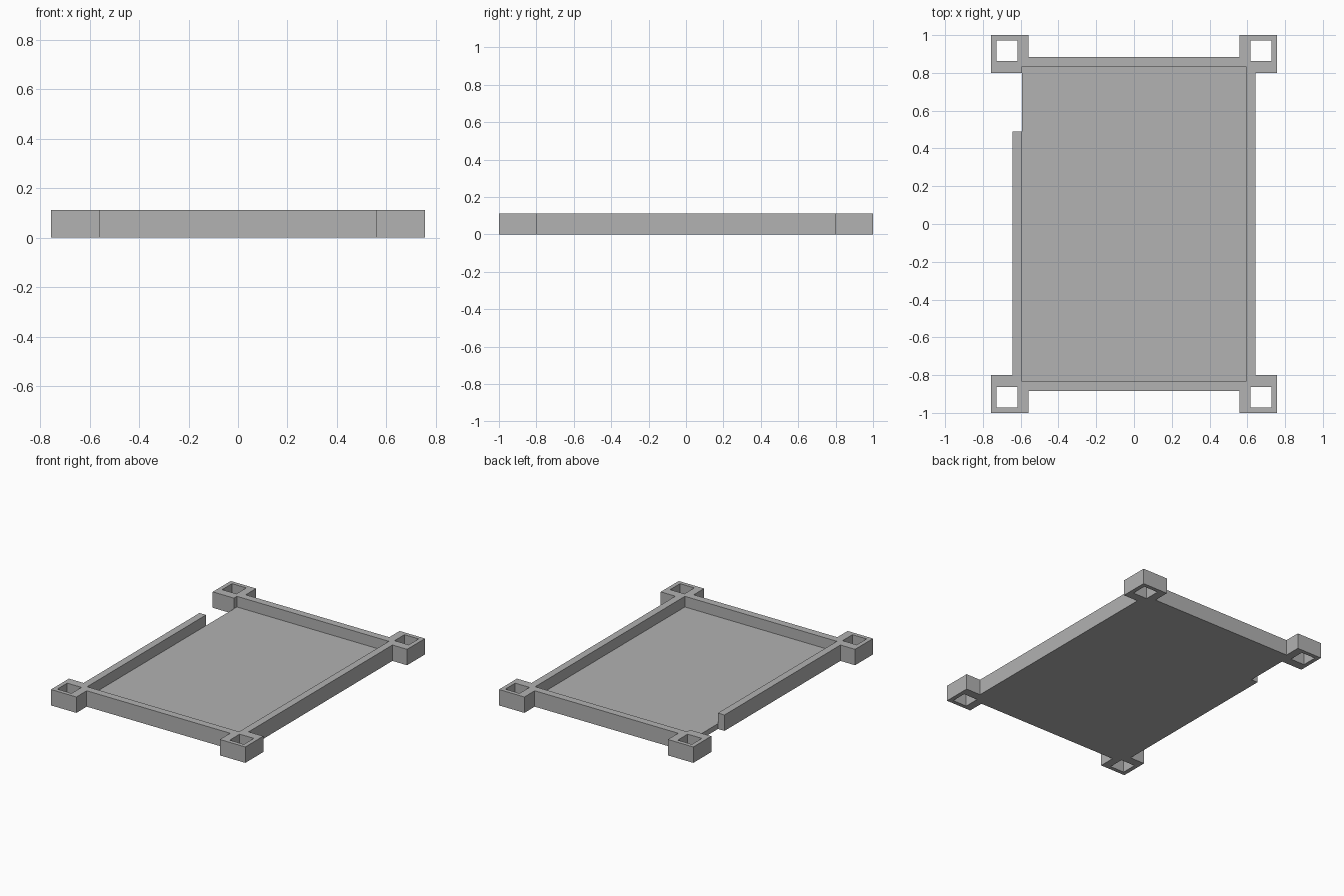
import bpy
import bmesh
from mathutils import Matrix, Vector

cube = bpy.data.objects.get("Cube")
if cube:
    bpy.data.objects.remove(cube, do_unlink=True)

HEIGHT, FLOOR = 0.112, 0.037
OUT_X, OUT_Y = 0.643, 0.885      # outer face of the walls
IN_X, IN_Y = 0.592, 0.833        # inner face of the walls
POST_X, POST_Y = (0.559, 0.757), (0.80, 1.0)
HOLE_X, HOLE_Y = (0.616, 0.727), (0.862, 0.972)

grey = bpy.data.materials.new("plain_grey")
grey.use_nodes = True
colour = (0.445, 0.445, 0.445, 1)
grey.diffuse_color = colour
grey.node_tree.nodes["Principled BSDF"].inputs["Base Color"].default_value = colour


def add_box(bm, x, y, z):
    """Add a box spanning the given ranges."""
    lo, hi = (Vector(c) for c in zip(sorted(x), sorted(y), sorted(z)))
    place = Matrix.Translation((lo + hi) / 2) @ Matrix.Diagonal((hi - lo).to_4d())
    place[3][3] = 1
    bmesh.ops.create_cube(bm, size=1, matrix=place)


def make_object(name, boxes):
    bm = bmesh.new()
    for box in boxes:
        add_box(bm, *box)
    mesh = bpy.data.meshes.new(name)
    bm.to_mesh(mesh)
    bm.free()
    mesh.materials.append(grey)
    obj = bpy.data.objects.new(name, mesh)
    bpy.context.collection.objects.link(obj)
    return obj


def at_corners(x, y, z):
    """The same box repeated at all four corners."""
    return [([sx * v for v in x], [sy * v for v in y], z)
            for sx in (-1, 1) for sy in (-1, 1)]


# Tray block, joined with corner posts, then hollowed out
tray = make_object("tray_with_corner_sockets",
                   [((-OUT_X, OUT_X), (-OUT_Y, OUT_Y), (0, HEIGHT))])
through = (-0.1, HEIGHT + 0.1)
steps = [
    ("UNION", make_object("corner_posts", at_corners(POST_X, POST_Y, (0, HEIGHT)))),
    ("DIFFERENCE", make_object("cavity_cutter",
                               [((-IN_X, IN_X), (-IN_Y, IN_Y), (FLOOR, 0.3))])),
    ("DIFFERENCE", make_object("side_gap_cutter",
                               [((-0.9, -IN_X), (0.49, POST_Y[0]), through)])),
    ("DIFFERENCE", make_object("socket_cutter", at_corners(HOLE_X, HOLE_Y, through))),
]
for operation, tool in steps:
    tool.hide_render = True
    mod = tray.modifiers.new(tool.name, "BOOLEAN")
    mod.operation, mod.object, mod.solver = operation, tool, "EXACT"

# Bake the cuts and clean up flat faces
bpy.context.view_layer.update()
baked = bpy.data.meshes.new_from_object(
    tray.evaluated_get(bpy.context.evaluated_depsgraph_get()))
tray.modifiers.clear()
tray.data = baked
for _, tool in steps:
    bpy.data.objects.remove(tool, do_unlink=True)
bm = bmesh.new()
bm.from_mesh(baked)
bmesh.ops.remove_doubles(bm, verts=bm.verts, dist=0.0001)
bmesh.ops.dissolve_limit(bm, angle_limit=0.01, verts=bm.verts, edges=bm.edges)
bm.to_mesh(baked)
bm.free()
